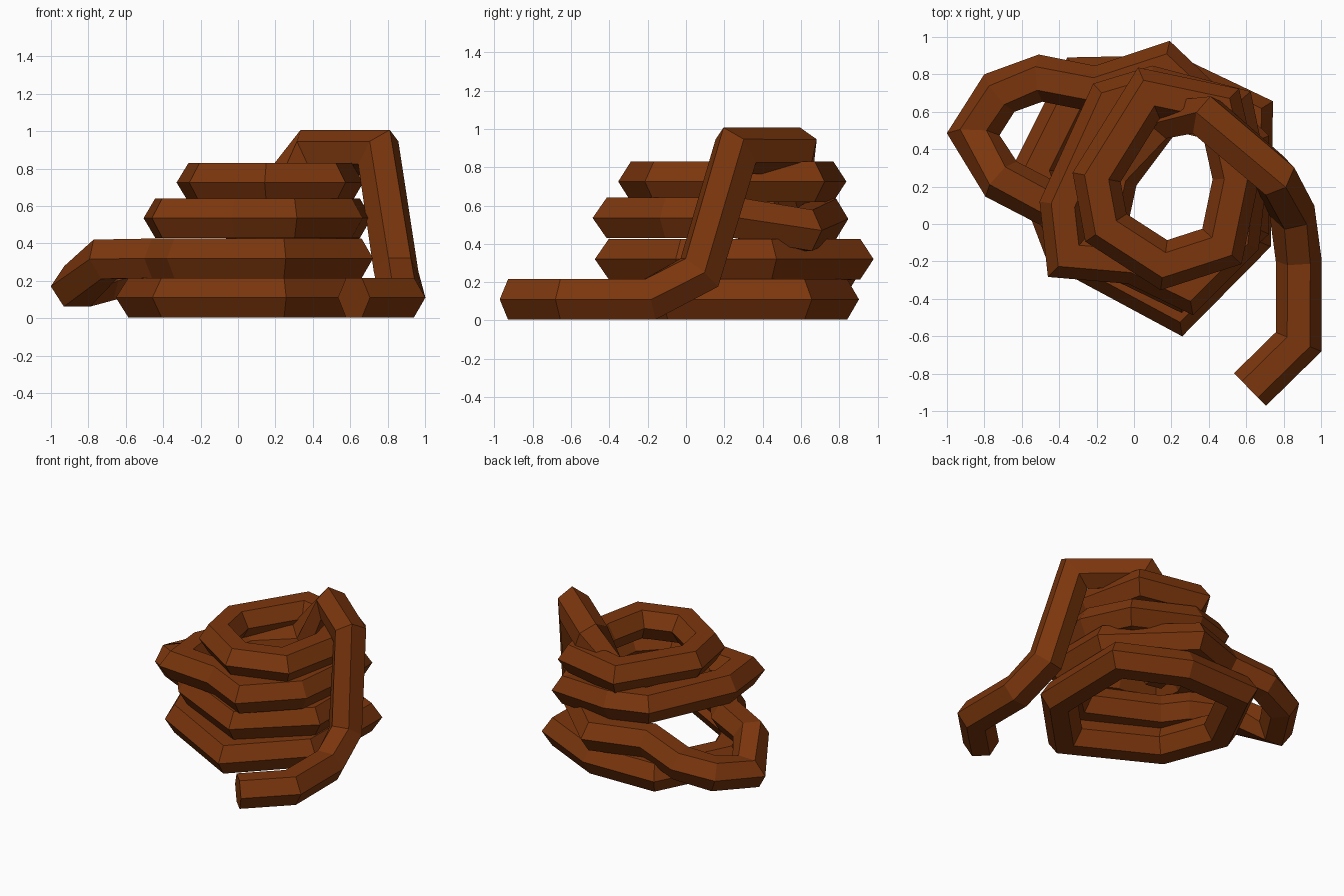
import bpy, bmesh, math
from mathutils import Vector

if "Cube" in bpy.data.objects:
    bpy.data.objects.remove(bpy.data.objects["Cube"])

RADIUS = 0.122   # circumradius of the six-sided rope
SIDES = 6

# Loose tail, rise to the top, then down into the middle of the coils
tail = [
    (0.62, -0.885, 0.11), (0.88, -0.63, 0.11), (0.88, -0.19, 0.11),
    (0.845, 0.07, 0.25), (0.75, 0.26, 0.885), (0.39, 0.57, 0.885),
    (0.14, 0.57, 0.57), (-0.1, 0.26, 0.535), (-0.15, 0.03, 0.535),
]
# Top coil
top = [
    (-0.2, 0.25, 0.725), (-0.15, -0.02, 0.725), (0.16, -0.22, 0.725),
    (0.47, -0.12, 0.725), (0.545, 0.24, 0.725), (0.46, 0.62, 0.725),
    (0.08, 0.70, 0.725),
]
# Third coil
third = [
    (-0.38, 0.1, 0.535), (-0.35, -0.17, 0.535), (0.0, -0.2, 0.535),
    (0.29, -0.34, 0.535), (0.55, -0.08, 0.535), (0.59, 0.27, 0.535),
    (0.52, 0.61, 0.47), (0.1, 0.72, 0.53), (-0.13, 0.65, 0.535),
]
# Second coil with its drooping side loop
second = [
    (-0.2, 0.72, 0.315), (-0.5, 0.78, 0.25), (-0.72, 0.7, 0.2),
    (-0.86, 0.48, 0.17), (-0.71, 0.24, 0.315), (-0.42, 0.09, 0.32),
    (-0.3, -0.07, 0.32), (0.235, -0.33, 0.32), (0.6, 0.0, 0.32),
    (0.6, 0.42, 0.32), (0.16, 0.84, 0.32),
]
# Bottom coil
bottom = [
    (-0.28, 0.77, 0.11), (-0.52, 0.29, 0.11), (-0.36, -0.13, 0.11),
    (0.235, -0.45, 0.11), (0.61, -0.07, 0.11), (0.62, 0.58, 0.11),
    (0.2, 0.78, 0.11),
]


def sweep(name, points, closed=True, rolls={}):
    """Mitred polygon tube that keeps its flat side up, with optional roll."""
    pts = [Vector(p) for p in points]
    count = len(pts)
    bm = bmesh.new()
    rings = []
    for i, p in enumerate(pts):
        before = (p - pts[i - 1]).normalized() if i or closed else None
        after = ((pts[(i + 1) % count] - p).normalized()
                 if closed or i + 1 < count else None)
        before, after = before or after, after or before
        t = (before + after).normalized()
        side = t.cross(Vector((0, 0, 1))).normalized()
        up = side.cross(t)
        # widen the joint according to how sharply it turns each way
        s, u = (1 / math.cos(math.asin(min(0.75, abs(after.dot(v)))))
                for v in (side, up))
        ring = []
        for k in range(SIDES):
            a = 2 * math.pi * k / SIDES + math.radians(rolls.get(i, 0))
            ring.append(bm.verts.new(p + side * (RADIUS * s * math.cos(a))
                                     + up * (RADIUS * u * math.sin(a))))
        rings.append(ring)
    pairs = list(zip(rings, rings[1:]))
    if closed:
        pairs.append((rings[-1], rings[0]))
    else:
        bm.faces.new(rings[0])
        bm.faces.new(rings[-1])
    for r0, r1 in pairs:
        for k in range(SIDES):
            n = (k + 1) % SIDES
            bm.faces.new((r0[k], r0[n], r1[n], r1[k]))
    bmesh.ops.recalc_face_normals(bm, faces=bm.faces)
    mesh = bpy.data.meshes.new(name)
    bm.to_mesh(mesh)
    bm.free()
    mesh.materials.append(brown)
    obj = bpy.data.objects.new(name, mesh)
    bpy.context.collection.objects.link(obj)


brown = bpy.data.materials.new("rope_brown")
brown.diffuse_color = (0.2, 0.037, 0.004, 1)
brown.use_nodes = True
brown.node_tree.nodes["Principled BSDF"].inputs["Base Color"].default_value = brown.diffuse_color

# Rope parts
sweep("rope_tail", tail, closed=False, rolls={4: 30, 5: 30, 6: 30})
sweep("rope_top_coil", top)
sweep("rope_third_coil", third)
sweep("rope_second_coil_and_loop", second)
sweep("rope_bottom_coil", bottom)
